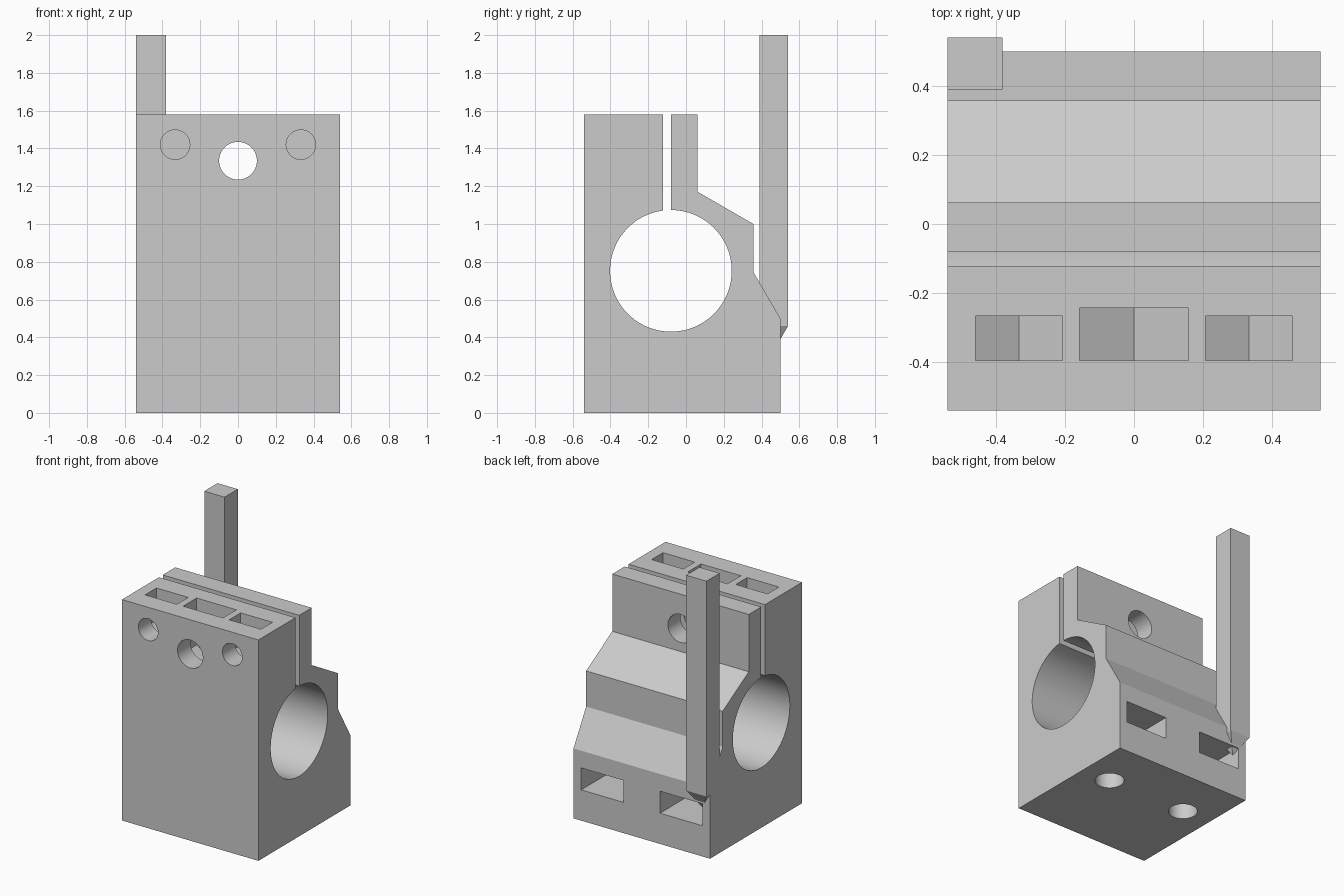
import bpy
import bmesh
from math import sin, cos, pi, sqrt, asin, radians

old = bpy.data.objects.get("Cube")
if old:
    bpy.data.objects.remove(old, do_unlink=True)

GREY = (0.6, 0.6, 0.6, 1)
grey = bpy.data.materials.new("plain grey")
grey.use_nodes = True
grey.diffuse_color = GREY
grey.node_tree.nodes["Principled BSDF"].inputs["Base Color"].default_value = GREY

# Axis maps: outline (u, v) and extrusion w to x, y, z
ALONG = {
    "x": lambda u, v, w: (w, u, v),
    "y": lambda u, v, w: (u, w, v),
    "z": lambda u, v, w: (u, v, w),
}


def prism(name, outline, axis, start, end):
    """Extrude a closed outline along one axis."""
    bm = bmesh.new()
    rings = [[bm.verts.new(ALONG[axis](u, v, w)) for u, v in outline]
             for w in (start, end)]
    n = len(outline)
    for ring in rings:
        bm.faces.new(ring)
    for i in range(n):
        j = (i + 1) % n
        bm.faces.new((rings[0][i], rings[0][j], rings[1][j], rings[1][i]))
    bmesh.ops.recalc_face_normals(bm, faces=bm.faces)
    mesh = bpy.data.meshes.new(name)
    bm.to_mesh(mesh)
    bm.free()
    mesh.materials.append(grey)
    obj = bpy.data.objects.new(name, mesh)
    bpy.context.collection.objects.link(obj)
    return obj


def circle(u, v, r, n=48):
    return [(u + r * cos(2 * pi * i / n), v + r * sin(2 * pi * i / n)) for i in range(n)]


def nut_slot(u, v, width, opening):
    """Half hexagon with its point away from a straight slot running to the opening."""
    h = width / 2
    side = 1 if opening > v else -1
    flat, point = h / sqrt(3), width / sqrt(3)
    return [(u - h, opening), (u - h, v - side * flat), (u, v - side * point),
            (u + h, v - side * flat), (u + h, opening)]


# Clamp block: side profile with the bore and the clamping slit in one outline
BORE_Y, BORE_Z, BORE_R = -0.08, 0.752, 0.322
SLIT_FRONT, SLIT_BACK, TOP = -0.122, -0.079, 1.58
a0 = pi / 2 - asin((SLIT_BACK - BORE_Y) / BORE_R)
a1 = pi / 2 - asin((SLIT_FRONT - BORE_Y) / BORE_R) - 2 * pi
STEPS = 96
angles = [a0 + (a1 - a0) * i / STEPS for i in range(STEPS + 1)]
bore = [(BORE_Y + BORE_R * cos(a), BORE_Z + BORE_R * sin(a)) for a in angles]
profile = [(-0.54, 0), (0.5, 0), (0.5, 0.5), (0.357, 0.745), (0.357, 1.0),
           (0.062, 1.17), (0.062, TOP), (SLIT_BACK, TOP)]
profile += bore + [(SLIT_FRONT, TOP), (-0.54, TOP)]
block = prism("clamp_block", profile, "x", -0.54, 0.54)

# Clamp screw hole and its nut slot
cutters = [
    prism("clamp_screw_cutter", circle(0, 1.335, 0.1), "y", -0.7, 0.3),
    prism("clamp_nut_cutter", nut_slot(0, 1.335, 0.315, 1.7), "y", -0.395, -0.243),
]
for s in (-1, 1):
    cutters += [
        # Adjusting screw holes with nut slots
        prism("adjust_screw_cutter", circle(s * 0.333, 1.42, 0.078), "y", -0.7, -0.1),
        prism("adjust_nut_cutter", nut_slot(s * 0.333, 1.42, 0.252, 1.7), "y", -0.395, -0.266),
        # Mounting holes with nut slots open to the back
        prism("mount_screw_cutter", circle(s * 0.316, 0.125, 0.096), "z", -0.1, 0.3),
        prism("mount_nut_cutter", nut_slot(s * 0.312, 0.125, 0.334, 0.7), "z", 0.22, 0.377),
    ]

bpy.context.view_layer.objects.active = block
for cutter in cutters:
    cutter.hide_render = True
    mod = block.modifiers.new(cutter.name, "BOOLEAN")
    mod.operation = "DIFFERENCE"
    mod.solver = "EXACT"
    mod.object = cutter
    bpy.ops.object.modifier_apply(modifier=mod.name)
    bpy.data.objects.remove(cutter, do_unlink=True)

bpy.ops.object.select_all(action="DESELECT")
block.select_set(True)
bpy.ops.object.shade_smooth_by_angle(angle=radians(30))

# Upright square flag bar, its foot drawn to a point inside the block
bar = prism("flag_bar", [(-0.54, 0.39), (-0.38, 0.39), (-0.38, 0.54), (-0.54, 0.54)],
            "z", 0.46, 2.0)
bm = bmesh.new()
bm.from_mesh(bar.data)
foot = min(bm.faces, key=lambda f: f.calc_center_median().z)
tip = bmesh.ops.poke(bm, faces=[foot])["verts"][0]
tip.co.z = 0.33
bm.to_mesh(bar.data)
bm.free()
